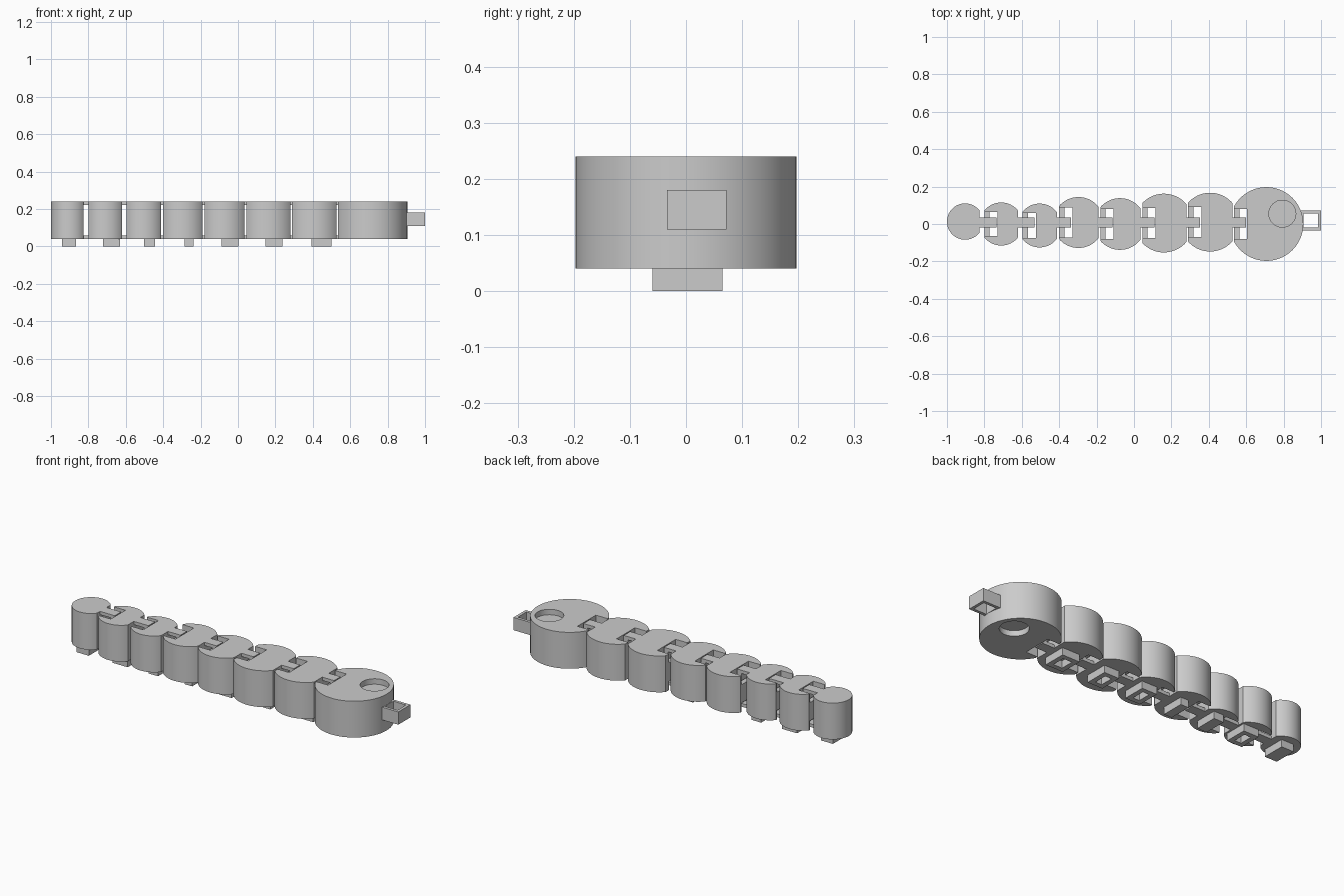
import bpy, bmesh, math
from mathutils import Vector

cube = bpy.data.objects.get("Cube")
if cube:
    bpy.data.objects.remove(cube, do_unlink=True)

grey = bpy.data.materials.new("light grey plastic")
grey.use_nodes = True
colour = (0.6, 0.6, 0.6, 1)
grey.diffuse_color = colour
grey.node_tree.nodes["Principled BSDF"].inputs["Base Color"].default_value = colour

BOTTOM, TOP = 0.04, 0.24
LINK_Y = 0.008
SLOT, BAR = 0.07, 0.028


def prism(name, points, z0, z1, smooth=False):
    """Extrude a flat outline upwards."""
    bm = bmesh.new()
    base = bm.faces.new([bm.verts.new((x, y, z0)) for x, y in points])
    ext = bmesh.ops.extrude_face_region(bm, geom=[base])
    verts = [v for v in ext["geom"] if isinstance(v, bmesh.types.BMVert)]
    bmesh.ops.translate(bm, verts=verts, vec=Vector((0, 0, z1 - z0)))
    bmesh.ops.recalc_face_normals(bm, faces=bm.faces)
    mesh = bpy.data.meshes.new(name)
    bm.to_mesh(mesh)
    bm.free()
    mesh.materials.append(grey)
    obj = bpy.data.objects.new(name, mesh)
    bpy.context.collection.objects.link(obj)
    if smooth:
        smooth_sides(obj)
    return obj


def smooth_sides(obj):
    bpy.ops.object.select_all(action='DESELECT')
    obj.select_set(True)
    bpy.context.view_layer.objects.active = obj
    bpy.ops.object.shade_smooth_by_angle(angle=math.radians(30))


def box(name, x0, x1, y0, y1, z0, z1):
    return prism(name, [(x0, y0), (x1, y0), (x1, y1), (x0, y1)], z0, z1)


def frame(name, x0, x1, y0, y1, z0, z1, t):
    """Rectangular frame with a hole along z."""
    obj = box(name, x0, x1, y0, y1, z0, z1)
    hole = box("cutter", x0 + t, x1 - t, y0 + t, y1 - t, z0 - t, z1 + t)
    cut(obj, hole)
    return obj


def cut(obj, cutter):
    cutter.hide_render = True
    mod = obj.modifiers.new("cut", 'BOOLEAN')
    mod.operation = 'DIFFERENCE'
    mod.solver = 'EXACT'
    mod.object = cutter
    bpy.context.view_layer.objects.active = obj
    bpy.ops.object.modifier_apply(modifier=mod.name)
    bpy.data.objects.remove(cutter, do_unlink=True)


def arc(cx, cy, r, a0, a1, n=40):
    angles = [a0 + (a1 - a0) * i / n for i in range(n + 1)]
    return [(cx + r * math.cos(a), cy + r * math.sin(a)) for a in angles]


def segment(name, cx, cy, r, left, right):
    """Round body with flat ends and, on the left, a slot crossed by a bar."""
    a_right = math.acos((right - cx) / r) if right else 0.01
    a_left = math.acos((cx - left) / r) if left else 0.01
    outline = arc(cx, cy, r, a_right, math.pi - a_left)
    if left:
        half = min(0.08, r * math.sin(a_left) - 0.008)
        outline += [(left, cy + half), (left + SLOT, cy + half),
                    (left + SLOT, cy - half), (left, cy - half)]
        box(name + "_hinge_bar", left, left + BAR,
            cy - half - 0.002, cy + half + 0.002, 0.09, 0.19)
    outline += arc(cx, cy, r, math.pi + a_left, 2 * math.pi - a_right)
    return prism(name, outline, BOTTOM, TOP, smooth=True)


def link(name, start, slot_left):
    """Loop reaching over and under the next segment's hinge bar."""
    y0, y1 = LINK_Y - 0.028, LINK_Y + 0.028
    end = slot_left + SLOT - 0.006
    for part, z0, z1 in (("lower_arm", BOTTOM, 0.058), ("upper_arm", 0.222, TOP)):
        box(f"{name}_{part}", start - 0.02, end, y0, y1, z0, z1)
    box(name + "_end", slot_left + BAR + 0.01, end, y0, y1, 0.058, 0.222)


# Chain bodies: centre x, centre y, radius, left flat, right flat
bodies = [
    (-0.903, 0.013, 0.097, None, -0.826),
    (-0.710, 0.000, 0.115, -0.80, -0.62),
    (-0.505, -0.008, 0.117, -0.595, -0.412),
    (-0.297, 0.008, 0.136, -0.40, -0.19),
    (-0.075, 0.000, 0.138, -0.18, 0.035),
    (0.160, 0.005, 0.157, 0.045, 0.28),
    (0.407, 0.010, 0.157, 0.29, 0.527),
    (0.708, 0.000, 0.197, 0.535, None),
]
for i, body in enumerate(bodies):
    part = segment("head" if i == 7 else f"segment_{i + 1}", *body)
    if i < 7:
        link(f"link_{i + 1}", body[4], bodies[i + 1][3])

# Round recesses in both faces of the head
for z0, z1 in ((0.0, 0.07), (0.21, 0.28)):
    cut(part, prism("cutter", arc(0.793, 0.055, 0.072, 0, 2 * math.pi * 47 / 48, 47),
                    z0, z1, smooth=True))
smooth_sides(part)

# Key loop on the end of the head
frame("key_loop", 0.89, 1.0, -0.034, 0.072, 0.11, 0.18, 0.016)

# Feet under the segments: centre x, width
feet = [(-0.903, 0.074), (-0.676, 0.092), (-0.474, 0.058), (-0.261, 0.048),
        (-0.042, 0.091), (0.193, 0.091), (0.447, 0.106)]
for i, (x, w) in enumerate(feet):
    args = (f"foot_{i + 1}", x - w / 2, x + w / 2, -0.06, 0.065, 0, BOTTOM + 0.002)
    if w > 0.08:
        frame(*args, 0.026)
    else:
        box(*args)
